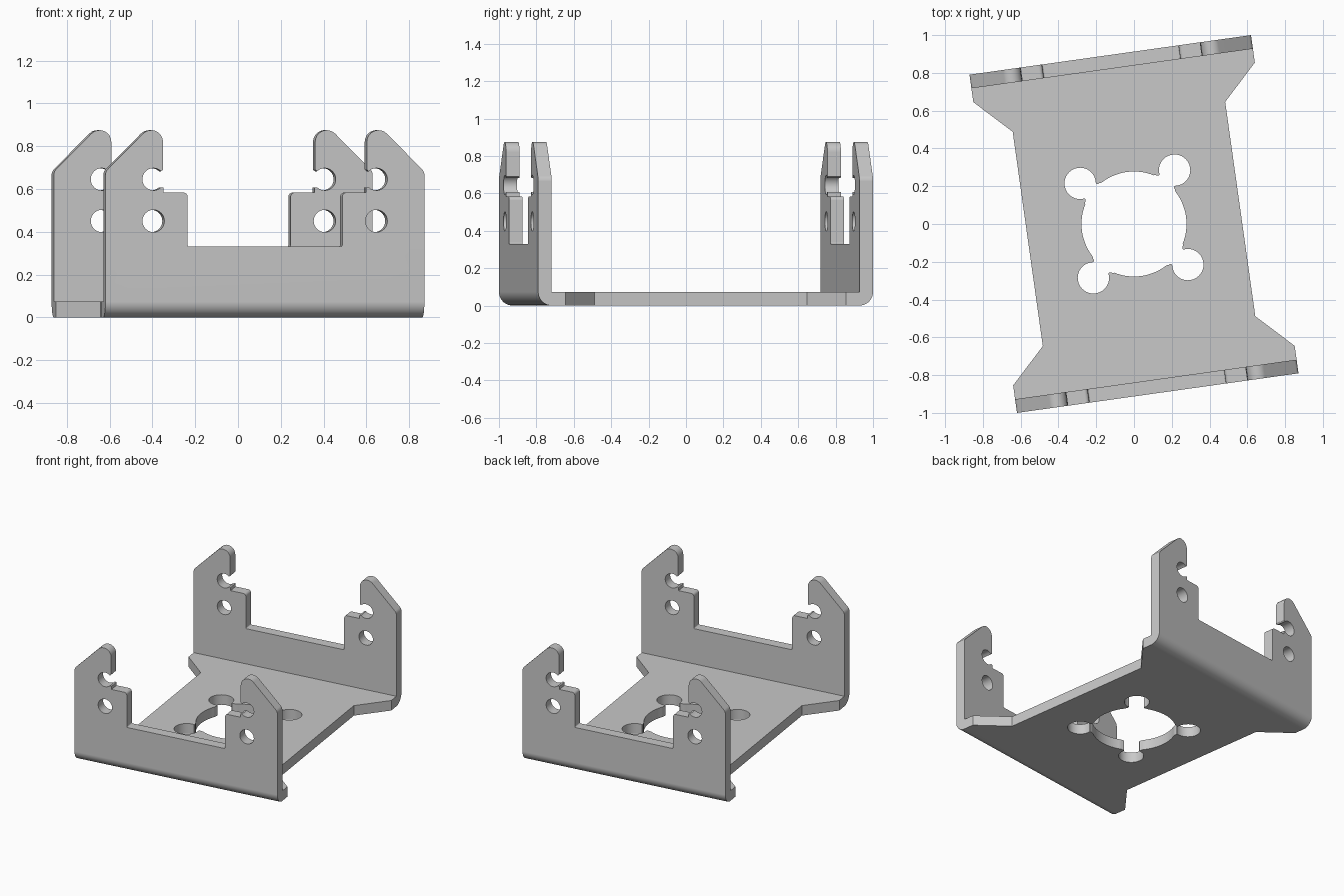
import bpy, bmesh
from math import pi, radians, cos, sin, tan
from mathutils import Vector, Matrix

cube = bpy.data.objects.get("Cube")
if cube:
    bpy.data.objects.remove(cube)

HALF_W, HALF_D, T = 0.7525, 0.904, 0.073      # half width, half depth, sheet thickness


def arc(cx, cy, r, a0, a1, n=24):
    """Points along an arc, angles in degrees."""
    angles = [radians(a0 + (a1 - a0) * i / n) for i in range(n + 1)]
    return [(cx + r * cos(a), cy + r * sin(a)) for a in angles]


def fillet(corners, n=8):
    """Round every corner given as (x, y, radius); plain (x, y) stays sharp."""
    out = []
    for i, c in enumerate(corners):
        p = Vector(c[:2])
        if len(c) < 3:
            out.append(tuple(p))
            continue
        a = (Vector(corners[i - 1][:2]) - p).normalized()
        b = (Vector(corners[(i + 1) % len(corners)][:2]) - p).normalized()
        half = a.angle(b) / 2
        centre = p + (a + b).normalized() * c[2] / sin(half)
        start = (p + a * c[2] / tan(half) - centre).normalized()
        end = (p + b * c[2] / tan(half) - centre).normalized()
        for k in range(n + 1):
            out.append(tuple(centre + start.slerp(end, k / n) * c[2]))
    return out


def add_plate(bm, loops, matrix):
    """Add a flat sheet bounded by the loops (outline first, then holes)."""
    curve = bpy.data.curves.new("outline", 'CURVE')
    curve.dimensions, curve.fill_mode, curve.extrude = '2D', 'BOTH', T / 2
    for loop in loops:
        spline = curve.splines.new('POLY')
        spline.points.add(len(loop) - 1)
        for point, (x, y) in zip(spline.points, loop):
            point.co = (x, y, 0, 1)
        spline.use_cyclic_u = True
    helper = bpy.data.objects.new("outline", curve)
    bpy.context.collection.objects.link(helper)
    graph = bpy.context.evaluated_depsgraph_get()
    mesh = bpy.data.meshes.new_from_object(helper.evaluated_get(graph))
    mesh.transform(matrix)
    bm.from_mesh(mesh)
    bpy.data.objects.remove(helper)
    bpy.data.meshes.remove(mesh)


bm = bmesh.new()
bend_y = HALF_D - T

# Base sheet: waisted outline
quarter = [(HALF_W, bend_y), (HALF_W, 0.757), (0.568, 0.573)]
right = quarter + [(x, -y) for x, y in reversed(quarter)]
base = right + [(-x, -y) for x, y in right]

# Central opening with four keyhole lobes
opening = []
for q in range(4):
    lobe = [(0.276, -0.064), (0.279, -0.055), (0.285, -0.050)]
    lobe += arc(0.357, 0, 0.083, -143, 143, 32)
    lobe += [(x, -y) for x, y in reversed(lobe[:3])]
    lobe += arc(0, 0, 0.278, 15, 75, 20)
    turn = Matrix.Rotation(radians(45 + 90 * q), 2)
    opening += [tuple(turn @ Vector(p)) for p in lobe]
add_plate(bm, [base, opening], Matrix.Translation((0, 0, T / 2)))

# Upright flange: hooked post, ledge and low middle, mirrored
HOLE_X, HOLE_R = -0.526, 0.052
post = [(-HALF_W, T), (-HALF_W, 0.681, 0.04), (-0.481, 0.9525, 0.055), (-0.481, 0.69, 0.005)]
post += arc(HOLE_X, 0.645, HOLE_R, 46, 314)
post += [(-0.478, 0.607), (-0.478, 0.583), (-0.365, 0.583, 0.02), (-0.365, 0.33, 0.008)]
flange = fillet(post + [(-c[0], *c[1:]) for c in reversed(post)])
holes = [arc(s * HOLE_X, 0.45, HOLE_R, 0, 345, 23) for s in (-1, 1)]
stand = Matrix.Translation((0, T / 2 - HALF_D, 0)) @ Matrix.Rotation(pi / 2, 4, 'X')

for side in (0, pi):
    spin = Matrix.Rotation(side, 4, 'Z')
    add_plate(bm, [flange] + holes, spin @ stand)
    # Rounded bend joining base and flange
    curve = arc(-bend_y, T, T, 180, 270, 10)
    ends = []
    for x in (-HALF_W, HALF_W):
        rim = [bm.verts.new(spin @ Vector((x, y, z))) for y, z in curve]
        hub = bm.verts.new(spin @ Vector((x, -bend_y, T)))
        bm.faces.new([hub] + rim)
        ends.append(rim)
    for i in range(len(curve) - 1):
        bm.faces.new((ends[0][i], ends[0][i + 1], ends[1][i + 1], ends[1][i]))

# Weld into one sheet, dropping the walls inside the bends
inner = []
for f in bm.faces:
    f.normal_update()
    c = f.calc_center_median()
    under_flange = abs(f.normal.z) > 0.99 and abs(c.z - T) < 1e-4 and abs(c.y) > bend_y + 1e-3
    base_end = abs(f.normal.y) > 0.99 and abs(abs(c.y) - bend_y) < 1e-4 and c.z < T - 1e-3
    if under_flange or base_end:
        inner.append(f)
bmesh.ops.delete(bm, geom=inner, context='FACES')
bmesh.ops.remove_doubles(bm, verts=bm.verts, dist=1e-4)
bmesh.ops.recalc_face_normals(bm, faces=bm.faces)

mesh = bpy.data.meshes.new("bracket")
bm.to_mesh(mesh)
bm.free()

# Plain grey metal
grey = bpy.data.materials.new("grey metal")
grey.use_nodes = True
grey.diffuse_color = (0.58, 0.58, 0.58, 1)
grey.node_tree.nodes["Principled BSDF"].inputs["Base Color"].default_value = grey.diffuse_color
mesh.materials.clear()
mesh.materials.append(grey)
for f in mesh.polygons:
    f.material_index = 0

bracket = bpy.data.objects.new("bracket", mesh)
bpy.context.collection.objects.link(bracket)
bracket.rotation_euler.z = radians(8)
bpy.ops.object.select_all(action='DESELECT')
bracket.select_set(True)
bpy.context.view_layer.objects.active = bracket
bpy.ops.object.shade_smooth_by_angle(angle=radians(30))
weighted = bracket.modifiers.new("flat_face_normals", 'WEIGHTED_NORMAL')
weighted.keep_sharp = True
